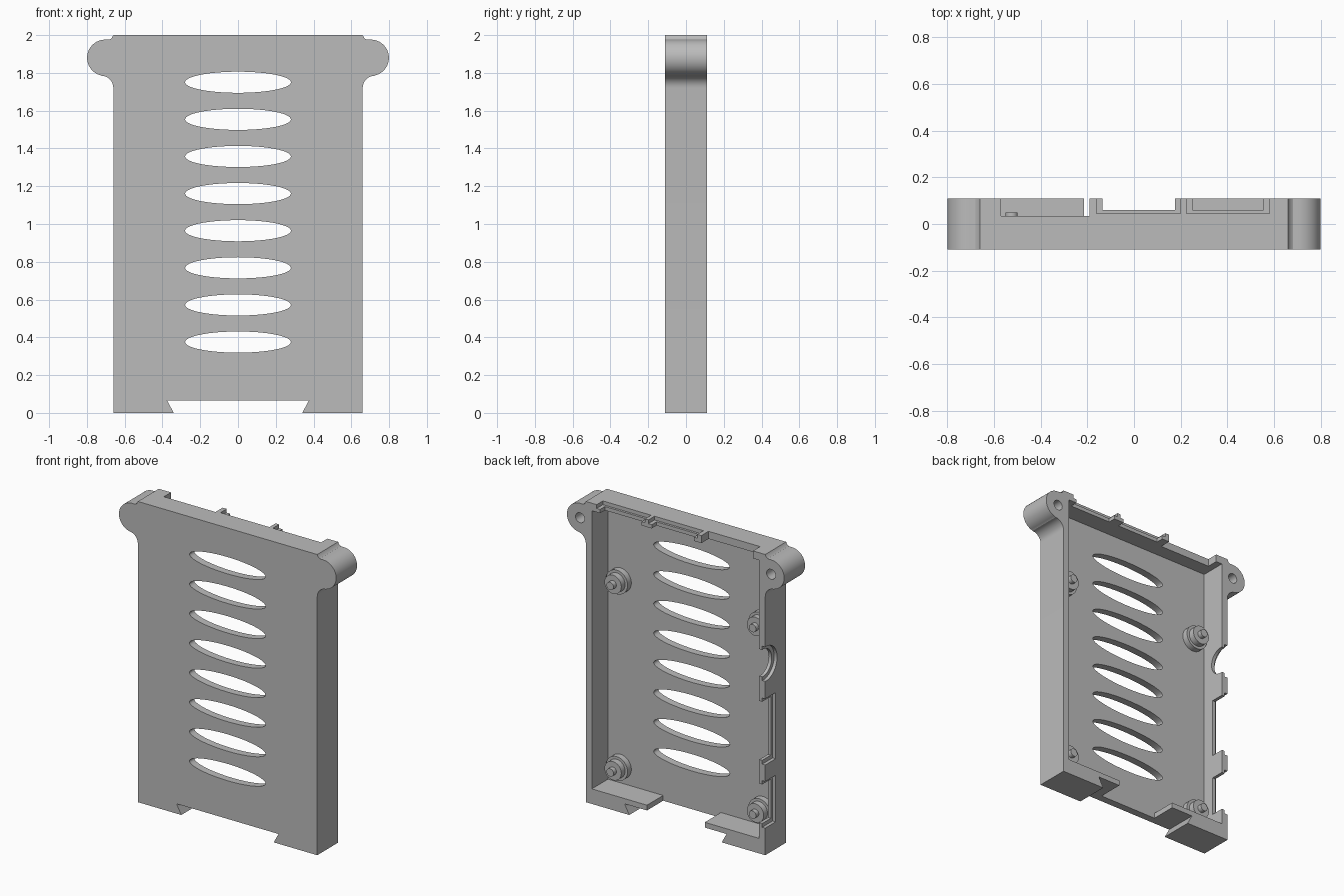
import bpy, bmesh
from math import cos, sin, radians, pi
from mathutils import Matrix

cube = bpy.data.objects.get("Cube")
if cube:
    bpy.data.objects.remove(cube, do_unlink=True)

BACK, FRONT, FLOOR = 0.11, -0.11, -0.06
OVER = 0.2      # how far open cuts reach past the rim

plastic = bpy.data.materials.new("grey plastic")
plastic.use_nodes = True
GREY = (0.5, 0.5, 0.5, 1)
plastic.diffuse_color = GREY
plastic.node_tree.nodes["Principled BSDF"].inputs["Base Color"].default_value = GREY


def make(name, bm):
    bmesh.ops.recalc_face_normals(bm, faces=bm.faces)
    mesh = bpy.data.meshes.new(name)
    bm.to_mesh(mesh)
    bm.free()
    obj = bpy.data.objects.new(name, mesh)
    mesh.materials.append(plastic)
    bpy.context.collection.objects.link(obj)
    return obj


def prism(name, outline, y0, y1):
    """Extrude an x-z outline along y."""
    bm = bmesh.new()
    face = bm.faces.new([bm.verts.new((x, y0, z)) for x, z in outline])
    side = bmesh.ops.extrude_face_region(bm, geom=[face])["geom"]
    moved = [v for v in side if isinstance(v, bmesh.types.BMVert)]
    bmesh.ops.translate(bm, verts=moved, vec=(0, y1 - y0, 0))
    return make(name, bm)


def box(name, x0, x1, y0, y1, z0, z1):
    return prism(name, [(x0, z0), (x1, z0), (x1, z1), (x0, z1)], y0, y1)


def arc(cx, cz, rx, start, end, steps, rz=None):
    angles = [radians(start + (end - start) * i / steps) for i in range(steps + 1)]
    return [(cx + rx * cos(a), cz + (rz or rx) * sin(a)) for a in angles]


def disc(name, x, z, r, y0, y1, rz=None, steps=32):
    return prism(name, arc(x, z, r, 0, 360, steps, rz)[:-1], y0, y1)


def cut(target, cutter):
    mod = target.modifiers.new("cut", "BOOLEAN")
    mod.operation, mod.solver, mod.object = "DIFFERENCE", "EXACT", cutter
    bpy.context.view_layer.objects.active = target
    bpy.ops.object.modifier_apply(modifier=mod.name)
    bpy.data.objects.remove(cutter, do_unlink=True)


def finish(obj):
    bpy.ops.object.select_all(action="DESELECT")
    obj.select_set(True)
    bpy.context.view_layer.objects.active = obj
    bpy.ops.object.shade_smooth_by_angle(angle=radians(30))


# Case shell: half outline with dovetail foot, fillet and round ear, then mirrored
half = [(0.375, 0.065), (0.34, 0), (0.66, 0)]
half += arc(0.725, 1.72, 0.065, 180, 90, 8)
half += arc(0.703, 1.88, 0.096, -75, 90, 24)
half += [(0.68, 1.976), (0.669, 1.983), (0.66, 2)]
case = prism("case_shell", half + [(-x, z) for x, z in reversed(half)], FRONT, BACK)
cut(case, box("cavity", -0.616, 0.616, FLOOR, OVER, 0.1, 1.95))

# Vent slots in the front plate
for i in range(8):
    cut(case, disc("vent", 0, 0.375 + 0.1965 * i, 0.28, -0.2, 0, rz=0.056, steps=64))

# Blind screw holes in the ears
for s in (-1, 1):
    cut(case, disc("screw_hole", s * 0.703, 1.88, 0.033, -0.04, OVER, steps=24))

# Top wall ports: one plain opening, two with a stepped outer recess
cut(case, box("top_port", -0.57, -0.19, 0.035, OVER, 1.9, 2.1))
for x0, x1 in ((-0.16, 0.2), (0.225, 0.58)):
    cut(case, box("top_recess", x0, x1, 0.045, OVER, 1.975, 2.1))
    cut(case, box("top_port", x0 + 0.025, x1 - 0.025, 0.06, OVER, 1.9, 2.1))

# Side wall ports with the same stepped recess
for z0, z1 in ((0.18, 0.49), (0.6, 1.04)):
    cut(case, box("side_recess", -0.8, -0.638, 0.0, OVER, z0, z1))
    cut(case, box("side_port", -0.8, -0.58, 0.02, OVER, z0 + 0.025, z1 - 0.025))

# Round side port, half open at the rim
for r, depth in ((0.115, 0.162), (0.09, 0.22)):
    bm = bmesh.new()
    bmesh.ops.create_cone(bm, cap_ends=True, segments=40, radius1=r, radius2=r, depth=depth,
                          matrix=Matrix.Translation((-0.8 + depth / 2, 0.1, 1.27))
                          @ Matrix.Rotation(pi / 2, 4, "Y"))
    cut(case, make("round_port", bm))

# Gap in the bottom wall above the dovetail
gap = [(-0.215, -0.1), (0.21, -0.1), (0.21, 0.2), (-0.215, 0.2)]
cut(case, prism("bottom_gap", gap, FLOOR, OVER))
finish(case)

# Board standoffs with locating pins
for side, x in (("right", -0.524), ("left", 0.524)):
    for level, z in (("lower", 0.21), ("upper", 1.45)):
        for part, r, y0, y1 in (("base", 0.08, FLOOR - 0.01, -0.02),
                                ("post", 0.062, -0.03, 0.02),
                                ("pin", 0.026, 0.01, 0.05)):
            finish(disc(f"{level}_{side}_standoff_{part}", x, z, r, y0, y1))
